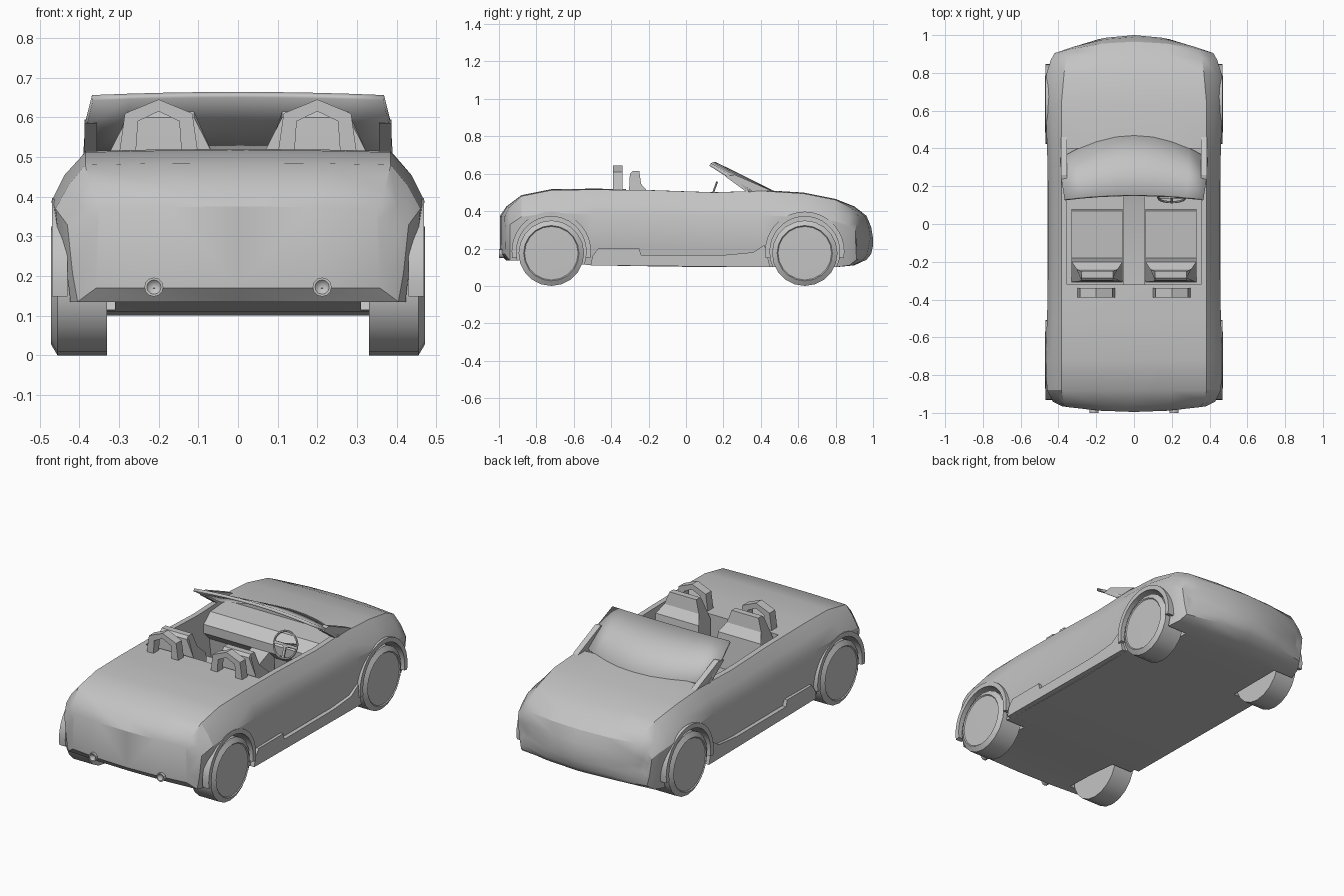
import bpy, bmesh, math
from mathutils import Matrix

if "Cube" in bpy.data.objects:
    bpy.data.objects.remove(bpy.data.objects["Cube"])

grey = bpy.data.materials.new("plain_grey")
grey.use_nodes = True
grey.diffuse_color = (0.55, 0.55, 0.55, 1)
grey.node_tree.nodes["Principled BSDF"].inputs["Base Color"].default_value = (0.55, 0.55, 0.55, 1)


def finish(name, bm, angle=30):
    bmesh.ops.recalc_face_normals(bm, faces=bm.faces)
    mesh = bpy.data.meshes.new(name)
    bm.to_mesh(mesh)
    bm.free()
    obj = bpy.data.objects.new(name, mesh)
    bpy.context.collection.objects.link(obj)
    mesh.materials.append(grey)
    smooth(obj, angle)
    return obj


def smooth(obj, angle):
    bpy.ops.object.select_all(action='DESELECT')
    obj.select_set(True)
    bpy.context.view_layer.objects.active = obj
    bpy.ops.object.shade_smooth_by_angle(angle=math.radians(angle))


def prism(name, outline, lo, hi, axis='x', shape=None):
    """Extrude an outline along x (points are y, z) or along y (points are x, z)."""
    bm = bmesh.new()
    rings = []
    for t in (lo, hi):
        rings.append([bm.verts.new((t, a, b) if axis == 'x' else (a, t, b)) for a, b in outline])
    n = len(outline)
    for ring in rings:
        bm.faces.new(ring)
    for i in range(n):
        j = (i + 1) % n
        bm.faces.new((rings[0][i], rings[0][j], rings[1][j], rings[1][i]))
    if shape:
        for v in bm.verts:
            shape(v.co)
    return finish(name, bm)


def revolve(name, profile, centre, steps=20, turn=0):
    """Spin (distance, radius) points about x, turn about z, then move into place."""
    bm = bmesh.new()
    verts = [bm.verts.new((d, 0, r)) for d, r in profile]
    edges = [bm.edges.new(p) for p in zip(verts, verts[1:])]
    bmesh.ops.spin(bm, geom=verts + edges, cent=(0, 0, 0), axis=(1, 0, 0),
                   angle=math.tau, steps=steps, use_duplicate=False)
    bmesh.ops.remove_doubles(bm, verts=bm.verts, dist=0.0005)
    bm.transform(Matrix.Translation(centre) @ Matrix.Rotation(turn, 4, 'Z'))
    return finish(name, bm)


def cut(target, cutter):
    cutter.hide_render = True
    mod = target.modifiers.new("cut", 'BOOLEAN')
    mod.operation, mod.solver, mod.object = 'DIFFERENCE', 'EXACT', cutter
    bpy.context.view_layer.objects.active = target
    bpy.ops.object.modifier_apply(modifier=mod.name)
    bpy.data.objects.remove(cutter)


# Body shell: y, half width, deck half width, top, bottom, bow of the ends
stations = [
    (-.995, .38, .35, .37, .17, -.03), (-.96, .43, .37, .42, .135, -.02),
    (-.88, .46, .385, .48, .135, 0), (-.72, .47, .385, .512, .13, 0),
    (-.5, .46, .385, .515, .11, 0), (-.2, .455, .385, .512, .105, 0),
    (.15, .455, .385, .5, .1, 0), (.4, .46, .385, .508, .1, 0),
    (.63, .468, .385, .494, .1, 0), (.8, .462, .37, .46, .1, 0),
    (.9, .44, .36, .42, .11, .03), (.965, .42, .34, .37, .14, .06),
    (.99, .4, .32, .31, .17, .08), (1, .38, .3, .25, .215, .09)]
bm = bmesh.new()
rings = []
for y, w, wt, zt, zb, bow in stations:
    h = zt - zb
    half = [(0, zb), (.5 * w, zb), (.94 * w, zb), (.97 * w, zb + .25 * h), (w, zb + .68 * h),
            (.93 * w, zb + .85 * h), (wt, zt), (.5 * wt, zt + .004), (0, zt + .005)]
    loop = half + [(-x, z) for x, z in half[-2:0:-1]]
    rings.append([bm.verts.new((x, y - bow * (x / w) ** 2, z)) for x, z in loop])
for a, b in zip(rings, rings[1:]):
    for i in range(16):
        j = (i + 1) % 16
        bm.faces.new((a[i], a[j], b[j], b[i]))
for ring in (rings[0], rings[-1]):
    for side in (1, -1):
        p = [ring[side * i % 16] for i in range(9)]
        for i in range(3):
            bm.faces.new((p[i], p[i + 1], p[7 - i], p[8 - i]))
        bm.faces.new((p[3], p[4], p[5]))
body = finish("body", bm)

# Cockpit and wheel wells
cut(body, prism("cockpit_cutter", [(-.32, .18), (-.32, .7), (.4, .7), (.4, .18)], -.355, .355))
WHEELS = (("rear", -.72), ("front", .635))
for end, wy in WHEELS:
    for s in (1, -1):
        cut(body, revolve("well_cutter", [(.31 * s, 0), (.31 * s, .188), (.6 * s, .188), (.6 * s, 0)],
                          (0, wy, .185), 28))
smooth(body, 30)

# Wheels and arch lips
for end, wy in WHEELS:
    for s, side in ((1, "left"), (-1, "right")):
        tyre = [(.33, 0), (.33, .175), (.455, .175), (.471, .148), (.466, .143), (.468, 0)]
        revolve(f"{end}_{side}_wheel", [(x * s, r) for x, r in tyre], (0, wy, .175))
        angles = [math.radians(a) for a in range(-10, 191, 10)]
        arc = [(wy + r * math.cos(a), .185 + r * math.sin(a))
               for r, row in ((.186, angles), (.212, angles[::-1])) for a in row]
        prism(f"{end}_{side}_arch_lip", arc, .43 * s, .469 * s)

# Side skirts
for s, side in ((1, "left"), (-1, "right")):
    prism(f"{side}_skirt", [(-.51, .11), (-.5, .16), (-.47, .2), (-.25, .2), (-.24, .165),
                            (.2, .165), (.36, .18), (.42, .22), (.45, .1)], .42 * s, .459 * s)

# Windscreen: a bowed sheet that carries the bonnet line upward
bm = bmesh.new()
cols = 8
grid = []
for i in range(cols + 1):
    u = 2 * i / cols - 1
    low = bm.verts.new((.39 * u, .47 - .12 * u * u, .508))
    mid = bm.verts.new((.385 * u, .31 - .07 * u * u, .588))
    top = bm.verts.new((.368 * u, .155 - .022 * u * u, .664 - .008 * u * u))
    grid.append((low, mid, top))
for a, b in zip(grid, grid[1:]):
    for k in (0, 1):
        bm.faces.new((a[k], b[k], b[k + 1], a[k + 1]))
screen = finish("windscreen", bm)
solid = screen.modifiers.new("thickness", 'SOLIDIFY')
solid.thickness, solid.offset = .016, -1

# Screen pillars fill the wedge at each side
for s, side in ((1, "left"), (-1, "right")):
    prism(f"{side}_pillar", [(.32, .505), (.46, .508), (.26, .595), (.21, .585)], .355 * s, .387 * s)

# Dashboard and centre console
prism("dashboard", [(.41, .2), (.27, .2), (.25, .33), (.2, .38), (.2, .43), (.26, .48), (.41, .49)],
      -.355, .355)
prism("console", [(-.32, .18), (-.32, .34), (.1, .34), (.25, .4), (.25, .18)], -.055, .055)

# Seats and roll hoops
seat = [(-.31, .18), (-.305, .5), (-.3, .6), (-.285, .615), (-.25, .615), (-.24, .545),
        (-.2, .5), (-.18, .31), (.07, .33), (.08, .3), (.08, .18)]
arch = [(-.1, .505), (-.085, .61), (0, .645), (.085, .61), (.1, .505),
        (.058, .505), (.052, .59), (0, .615), (-.052, .59), (-.058, .505)]
for s, side in ((1, "left"), (-1, "right")):
    cx = .195 * s

    def taper(co, cx=cx):
        if co.z > .52:
            co.x = cx + (co.x - cx) * (.62 if co.z > .59 else .8)

    prism(f"{side}_seat", seat, cx - .135, cx + .135, shape=taper)
    prism(f"{side}_roll_hoop", [(x + .2 * s, z) for x, z in arch], -.39, -.34, 'y')
    revolve(f"{side}_exhaust", [(-.1, 0), (-.1, .024), (0, .024), (0, .018), (-.02, 0)],
            (.212 * s, -1, .172), 12, -math.pi / 2)

# Steering wheel on its column
tilt = math.radians(70)
bpy.ops.mesh.primitive_torus_add(major_segments=20, minor_segments=6, major_radius=.072,
                                 minor_radius=.006, location=(.2, .14, .485), rotation=(tilt, 0, 0))
rim = bpy.context.object
rim.name = "steering_wheel"
rim.data.materials.append(grey)
smooth(rim, 40)
for k, a in enumerate((0, 180, 270)):
    bm = bmesh.new()
    bmesh.ops.create_cube(bm, size=1, matrix=Matrix.Translation((.2, .14, .485))
                          @ Matrix.Rotation(tilt, 4, 'X') @ Matrix.Rotation(math.radians(a), 4, 'Z')
                          @ Matrix.Translation((.036, 0, 0)) @ Matrix.Diagonal((.072, .014, .008, 1)))
    finish(f"steering_spoke_{k + 1}", bm)
prism("steering_column", [(.135, .475), (.135, .495), (.24, .45), (.24, .42)], .185, .215)
